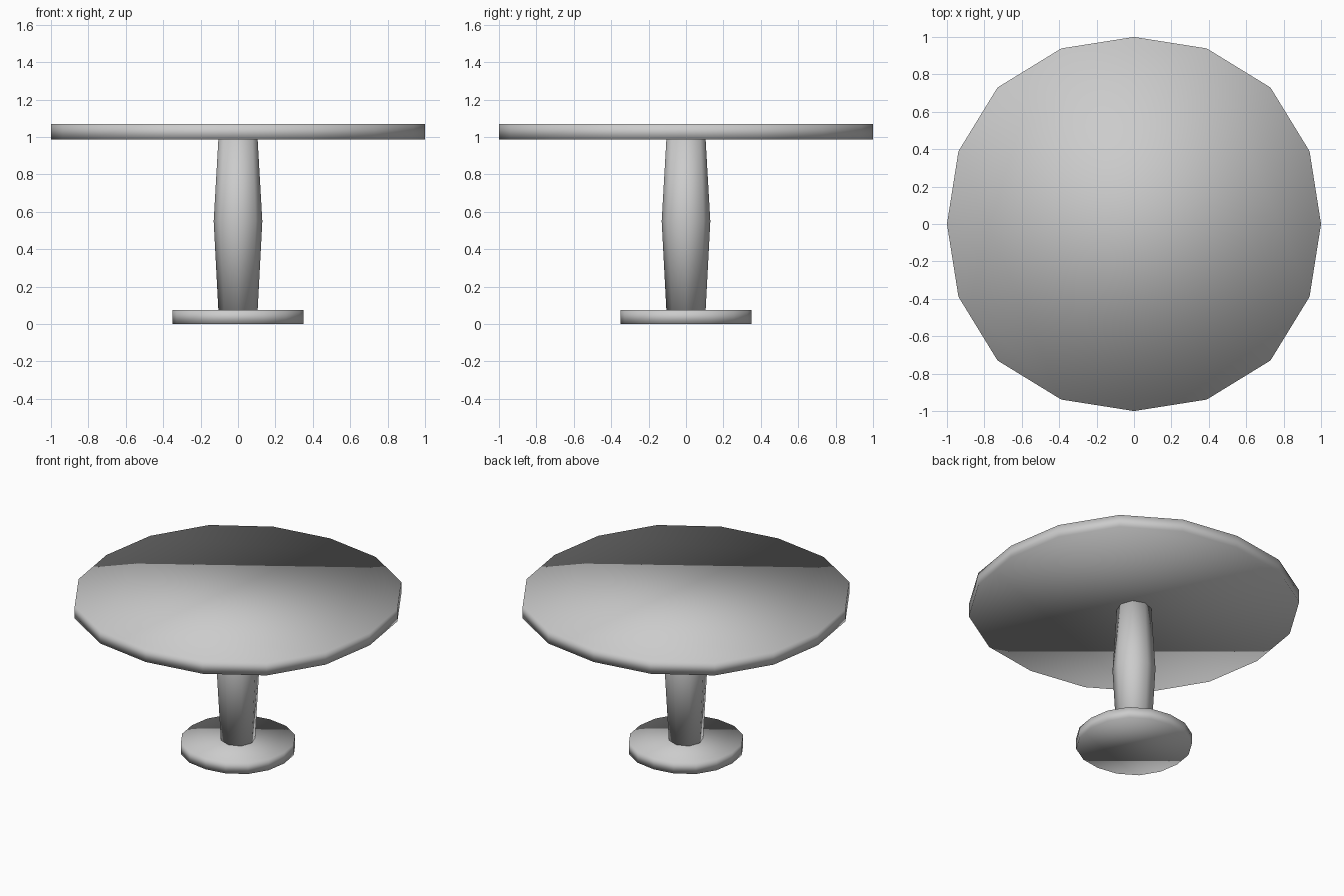
import bpy, bmesh, math

if "Cube" in bpy.data.objects:
    bpy.data.objects.remove(bpy.data.objects["Cube"])


def ring(sides, radius, z):
    # four-fold symmetric ring, slightly fuller on the diagonals
    pts = []
    for i in range(sides):
        a = 2 * math.pi * i / sides
        r = radius * (1 + 0.032 * math.sin(2 * a) ** 2)
        pts.append((r * math.cos(a), r * math.sin(a), z))
    return pts


def lathe(name, sides, profile):
    # stack rings of (radius, z), bridge them and cap both ends
    bm = bmesh.new()
    rings = [[bm.verts.new(p) for p in ring(sides, r, z)] for r, z in profile]
    for lo, hi in zip(rings, rings[1:]):
        for i in range(sides):
            j = (i + 1) % sides
            bm.faces.new((lo[i], lo[j], hi[j], hi[i]))
    bm.faces.new(rings[0][::-1])
    bm.faces.new(rings[-1])
    for f in bm.faces:
        f.smooth = True
    mesh = bpy.data.meshes.new(name)
    bm.to_mesh(mesh)
    bm.free()
    obj = bpy.data.objects.new(name, mesh)
    bpy.context.collection.objects.link(obj)
    return obj


# Foot disc, bulging column and round top
lathe("foot", 16, [(0.35, 0), (0.35, 0.075)])
lathe("column", 8, [(0.105, 0.075), (0.13, 0.55), (0.105, 0.985)])
lathe("table_top", 16, [(1.0, 0.985), (1.0, 1.07)])
